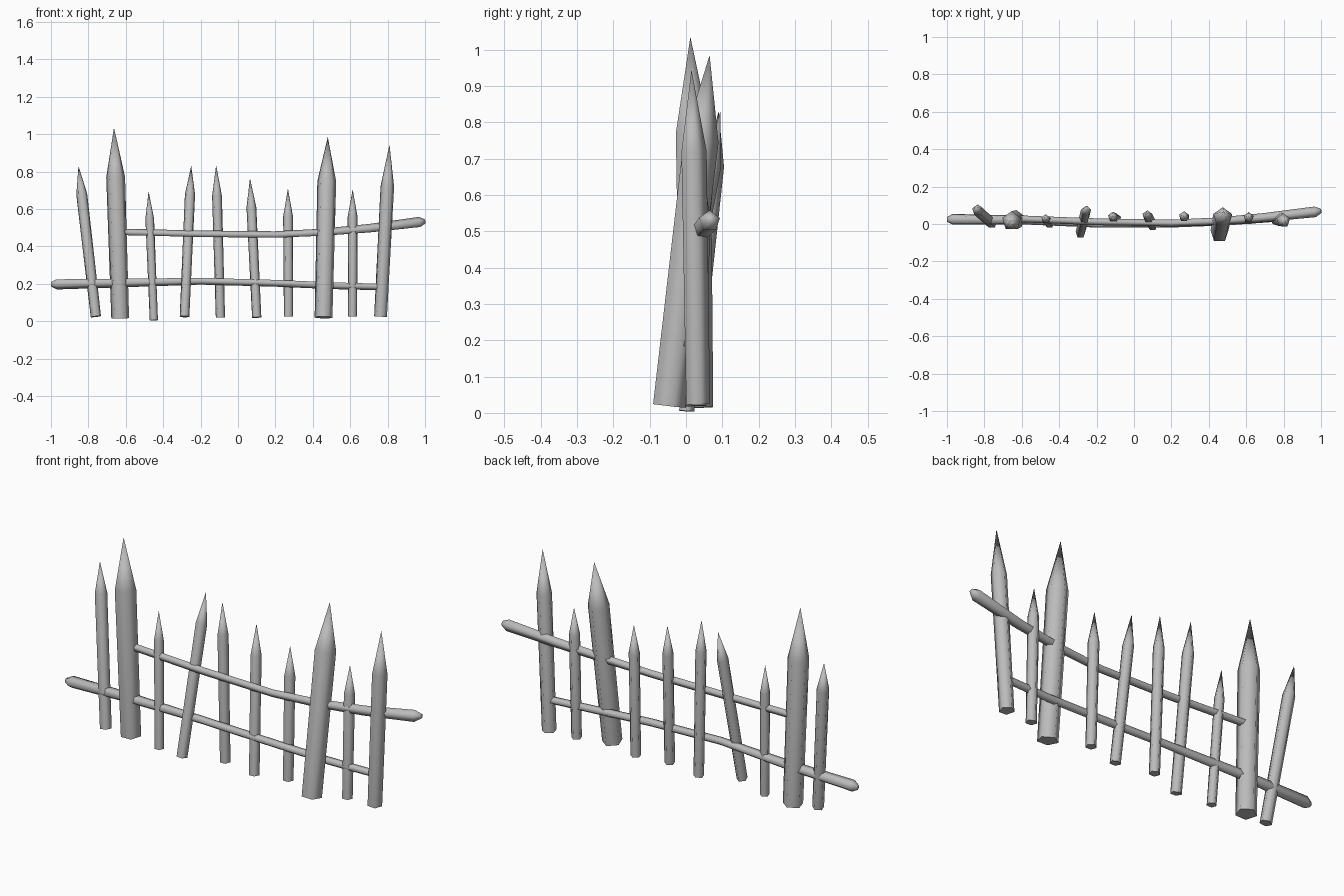
import bpy, bmesh, math
from mathutils import Vector

cube = bpy.data.objects.get("Cube")
if cube:
    bpy.data.objects.remove(cube, do_unlink=True)

GREY = (0.5, 0.5, 0.5, 1)
wood = bpy.data.materials.new("grey_wood")
wood.use_nodes = True
wood.diffuse_color = GREY
wood.node_tree.nodes["Principled BSDF"].inputs["Base Color"].default_value = GREY

SIDES = 5


def pole(name, points, radii, turn=0.0):
    """Sweep a five-sided section along a path; a zero radius makes a point."""
    pts = [Vector(p) for p in points]
    ref = Vector((0, 1, 0))
    bm = bmesh.new()
    rings = []
    for i, (p, r) in enumerate(zip(pts, radii)):
        axis = (pts[min(i + 1, len(pts) - 1)] - pts[max(i - 1, 0)]).normalized()
        u = ref.cross(axis).normalized()
        v = axis.cross(u)
        if r == 0:
            rings.append([bm.verts.new(p)])
            continue
        angles = [turn + math.tau * k / SIDES for k in range(SIDES)]
        rings.append([bm.verts.new(p + r * (math.cos(a) * u + math.sin(a) * v)) for a in angles])
    for a, b in zip(rings, rings[1:]):
        for k in range(SIDES):
            n = (k + 1) % SIDES
            if len(b) == 1:
                bm.faces.new((a[k], a[n], b[0]))
            else:
                bm.faces.new((a[k], a[n], b[n], b[k]))
    for ring in (rings[0], rings[-1]):
        if len(ring) > 1:
            bm.faces.new(ring)
    bmesh.ops.recalc_face_normals(bm, faces=bm.faces)
    mesh = bpy.data.meshes.new(name)
    bm.to_mesh(mesh)
    bm.free()
    mesh.materials.append(wood)
    obj = bpy.data.objects.new(name, mesh)
    bpy.context.collection.objects.link(obj)
    bpy.ops.object.select_all(action="DESELECT")
    obj.select_set(True)
    bpy.context.view_layer.objects.active = obj
    bpy.ops.object.shade_smooth_by_angle(angle=math.radians(80))


# Sharpened stakes: foot, tip, shoulder height, radius
stakes = [
    ((-.76, .005, .025), (-.853, .09, .83), .68, .029),
    ((-.63, .025, .015), (-.663, .012, 1.035), .77, .05),
    ((-.45, .0, .005), (-.478, .035, .695), .55, .023),
    ((-.286, -.05, .025), (-.25, .095, .83), .68, .027),
    ((-.094, .03, .02), (-.117, .04, .835), .67, .026),
    ((.1, -.01, .02), (.064, .06, .765), .61, .026),
    ((.27, .025, .025), (.267, .045, .71), .56, .026),
    ((.457, -.05, .02), (.48, .065, .985), .75, .05),
    ((.612, .02, .025), (.613, .04, .705), .56, .026),
    ((.762, .03, .025), (.81, .015, .945), .72, .036),
]
for i, (foot, tip, shoulder, r) in enumerate(stakes):
    a, b = Vector(foot), Vector(tip)
    mid = a.lerp(b, (shoulder - a.z) / (b.z - a.z))
    pole(f"stake_{i + 1}", [a, mid, b], [r, r * 1.06, 0], turn=0.3)

# Crooked rails, thick and bluntly pointed at the outer end
pole("lower_rail",
     [(-1, .025, .2), (-.97, .025, .2), (-.6, .022, .207), (-.2, .0, .216),
      (.2, .0, .205), (.5, .012, .192), (.76, .03, .185)],
     [.013, .03, .025, .02, .02, .02, .019])
pole("upper_rail",
     [(1, .07, .533), (.97, .065, .528), (.7, .035, .495), (.45, .015, .474),
      (.2, .005, .462), (-.2, .012, .466), (-.62, .028, .476)],
     [.013, .03, .025, .021, .019, .019, .019])
